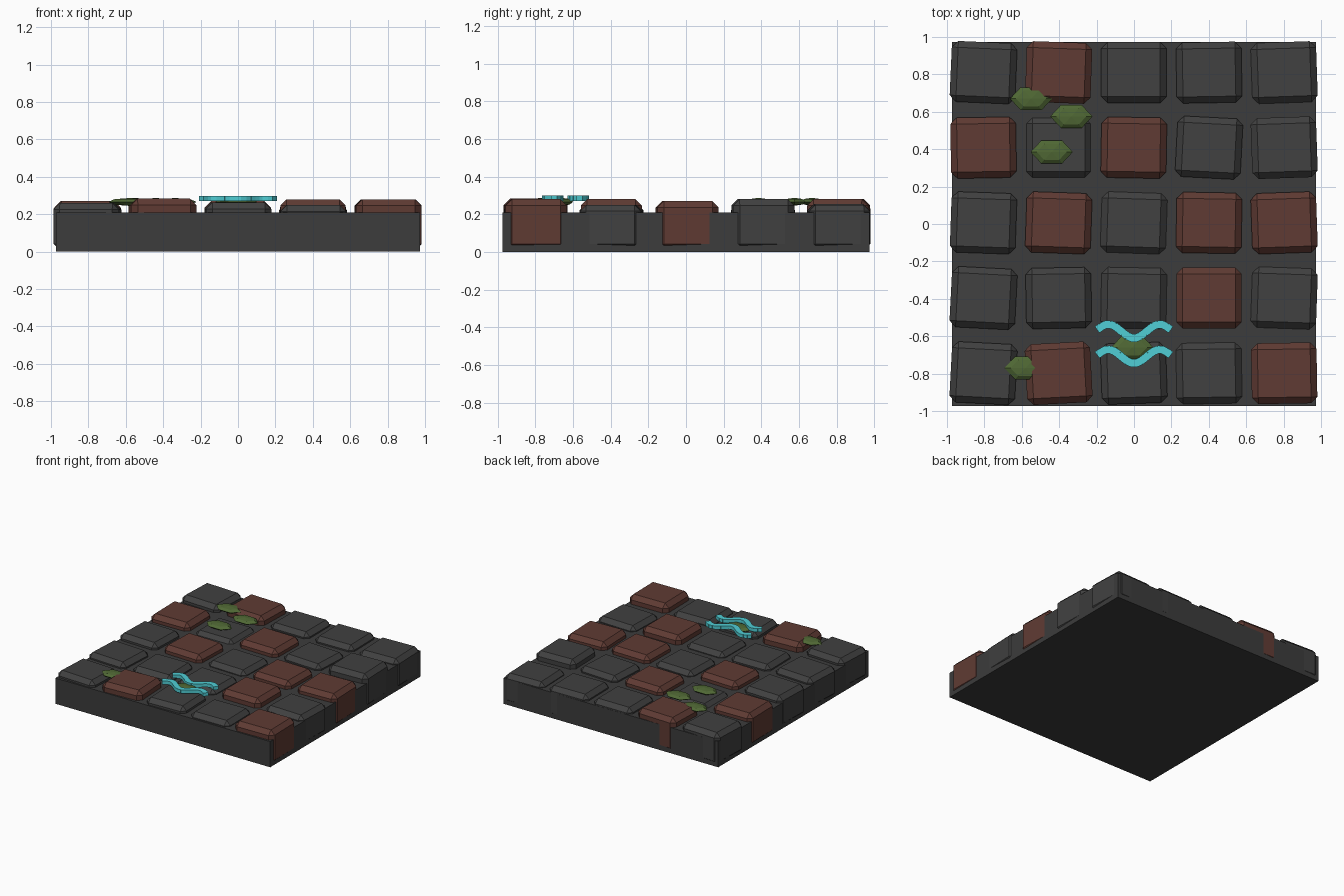
import bpy, bmesh, math
from mathutils import Matrix

if "Cube" in bpy.data.objects:
    bpy.data.objects.remove(bpy.data.objects["Cube"])


def material(name, rgb):
    m = bpy.data.materials.new(name)
    m.diffuse_color = (*rgb, 1)
    m.use_nodes = True
    m.node_tree.nodes["Principled BSDF"].inputs["Base Color"].default_value = m.diffuse_color
    return m


SLAB = material("dark mortar", (0.045, 0.045, 0.045))
STONE = material("grey stone", (0.052, 0.052, 0.052))
BRICK = material("red brick", (0.115, 0.043, 0.033))
MOSS = material("moss green", (0.08, 0.14, 0.035))
CYAN = material("bright cyan", (0.08, 0.62, 0.67))


def finish(name, bm, mat):
    me = bpy.data.meshes.new(name)
    bm.to_mesh(me)
    bm.free()
    me.materials.append(mat)
    ob = bpy.data.objects.new(name, me)
    bpy.context.collection.objects.link(ob)
    return ob


def add_box(bm, loc, size, rot=0.0):
    mat = (Matrix.Translation(loc) @ Matrix.Rotation(rot, 4, 'Z')
           @ Matrix.Diagonal((*size, 1)))
    bmesh.ops.create_cube(bm, size=1, matrix=mat)


# Base slab
bm = bmesh.new()
add_box(bm, (0, 0, 0.105), (1.948, 1.948, 0.21))
finish("base_slab", bm, SLAB)


# Chamfered paving stones
def paving_stone(name, x, y, top, rot, mat):
    bm = bmesh.new()
    bottom = 0.008
    add_box(bm, (0, 0, 0), (0.35, 0.325, top - bottom))
    bmesh.ops.bevel(bm, geom=bm.edges[:], offset=0.034, segments=1,
                    affect='EDGES', profile=0.5)
    bm.transform(Matrix.Translation((x, y, (top + bottom) / 2))
                 @ Matrix.Rotation(math.radians(rot), 4, 'Z'))
    finish(name, bm, mat)


COLOURS = ["GRGGG", "RGRGG", "GRGRR", "GGGRG", "GRGGR"]   # back row first
TURNS = [(-2.5, -2, 0, 1, 2), (1, 0, -1, -3, 2), (-2, -2, -2, -1, 2),
         (-3, 1, -1, 0, -2), (-3, 3, 2, 1, 1)]
TOPS = [(0.265, 0.28, 0.255, 0.255, 0.25), (0.27, 0.24, 0.27, 0.255, 0.28),
        (0.26, 0.27, 0.25, 0.27, 0.27), (0.255, 0.255, 0.25, 0.28, 0.25),
        (0.26, 0.283, 0.262, 0.25, 0.28)]
for r in range(5):
    for c in range(5):
        paving_stone(f"paving_stone_{r + 1}_{c + 1}",
                     -0.805 + 0.402 * c, 0.81 - 0.402 * r,
                     TOPS[r][c], TURNS[r][c],
                     BRICK if COLOURS[r][c] == "R" else STONE)

# Moss clumps, flattened six-sided blobs
for i, (x, y) in enumerate([(-0.55, 0.67), (-0.335, 0.575), (-0.44, 0.385),
                            (-0.58, -0.77), (-0.01, -0.66)]):
    bm = bmesh.new()
    bmesh.ops.create_uvsphere(bm, u_segments=6, v_segments=4, radius=1)
    bm.transform(Matrix.Translation((x, y, 0.266))
                 @ Matrix.Diagonal((0.113, 0.07, 0.021, 1))
                 @ Matrix.Rotation(math.radians(30), 4, 'Z'))
    finish(f"moss_clump_{i + 1}", bm, MOSS)

# Wavy ripples made from short overlapping blocks
for i, y0 in enumerate((-0.573, -0.708)):
    bm = bmesh.new()
    for k in range(17):
        x = -0.185 + 0.37 * k / 16
        w = math.pi / 0.137
        y = y0 - 0.036 * math.cos(w * x)
        slope = 0.036 * w * math.sin(w * x)
        add_box(bm, (x, y, 0.284), (0.03, 0.042, 0.028), math.atan(slope))
    finish(f"ripple_{i + 1}", bm, CYAN)
